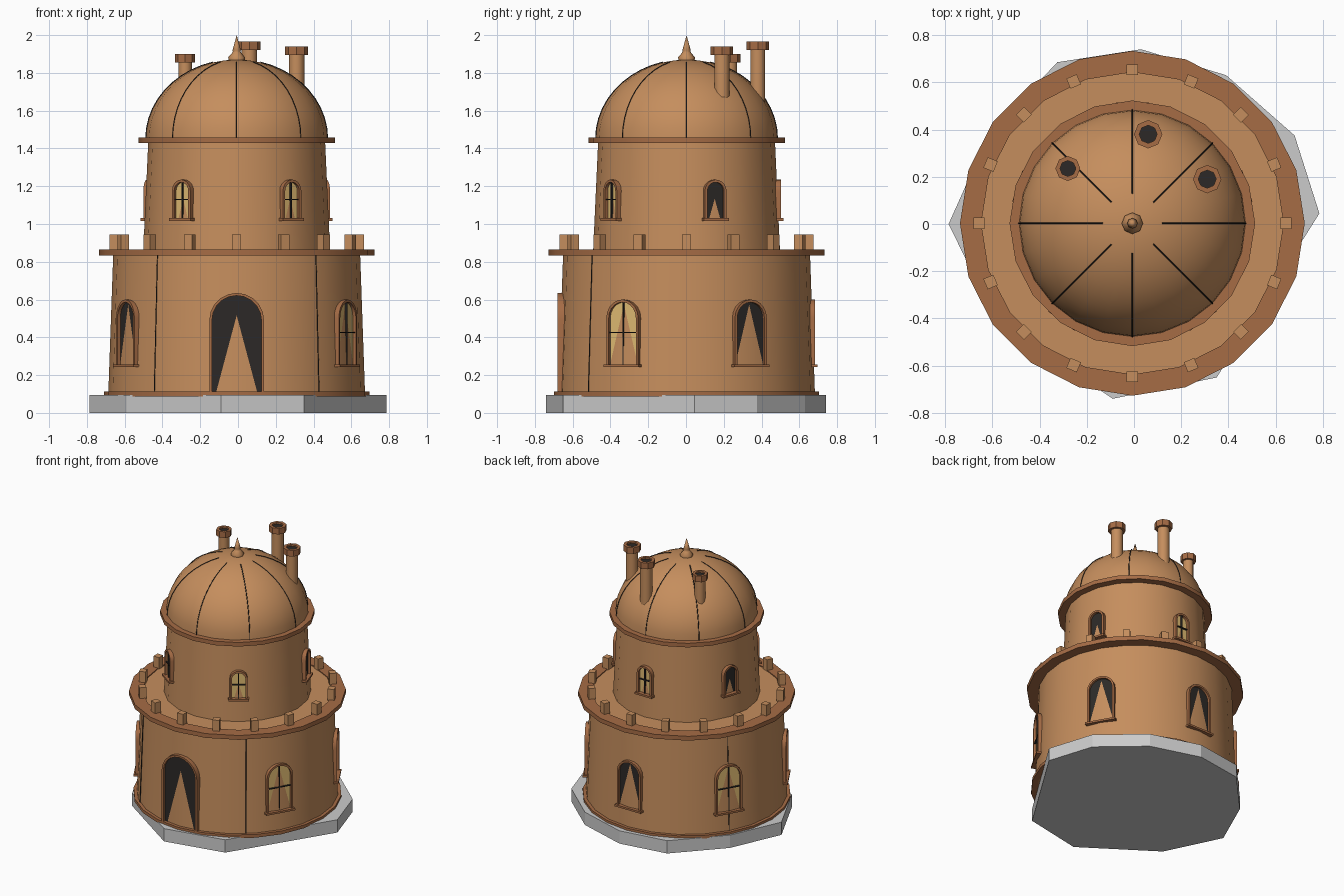
import bpy, bmesh
from math import sin, cos, pi, radians, sqrt
from mathutils import Matrix, Vector

if "Cube" in bpy.data.objects:
    bpy.data.objects.remove(bpy.data.objects["Cube"])

C = Vector((-0.007, 0.003, 0))      # tower axis


def material(name, rgb):
    m = bpy.data.materials.new(name)
    m.diffuse_color = (*rgb, 1)
    m.use_nodes = True
    m.node_tree.nodes["Principled BSDF"].inputs["Base Color"].default_value = m.diffuse_color
    return m


CLAY = material("clay", (0.56, 0.27, 0.11))
TRIM = material("trim", (0.38, 0.15, 0.06))
DARK = material("dark", (0.025, 0.022, 0.02))
GLOW = material("glow", (0.75, 0.50, 0.17))


def make(name, verts, faces, mat=None, smooth=None, matrix=None):
    me = bpy.data.meshes.new(name)
    me.from_pydata([tuple(v) for v in verts], [], faces)
    bm = bmesh.new()
    bm.from_mesh(me)
    bmesh.ops.remove_doubles(bm, verts=bm.verts, dist=1e-5)
    bmesh.ops.recalc_face_normals(bm, faces=bm.faces)
    bm.to_mesh(me)
    bm.free()
    ob = bpy.data.objects.new(name, me)
    bpy.context.collection.objects.link(ob)
    if mat:
        me.materials.append(mat)
    if matrix:
        ob.matrix_world = matrix
    if smooth:
        bpy.ops.object.select_all(action='DESELECT')
        ob.select_set(True)
        bpy.context.view_layer.objects.active = ob
        bpy.ops.object.shade_smooth_by_angle(angle=radians(smooth))
    return ob


def lathe(name, profile, n, mat, smooth=None, closed=False, at=C):
    """Spin an (r, z) profile in n steps; closed joins last point to first."""
    k = len(profile)
    verts = [(r * cos(2 * pi * i / n), r * sin(2 * pi * i / n), z)
             for i in range(n) for r, z in profile]
    faces = []
    for i in range(n):
        a, b = i * k, (i + 1) % n * k
        for j in range(k if closed else k - 1):
            q = (j + 1) % k
            f = [a + j, b + j, b + q, a + q]
            if profile[j][0] == 0:
                f = [a, b + q, a + q]
            elif profile[q][0] == 0:
                f = [a + j, b + j, a + q]
            faces.append(f)
    return make(name, verts, faces, mat, smooth, Matrix.Translation(at))


def ring(name, r0, r1, z0, z1, n, mat, at=C):
    return lathe(name, [(r0, z0), (r1, z0), (r1, z1), (r0, z1)], n, mat, 30, True, at)


def box(name, x, y, z, mat, matrix):
    verts = [(a, b, c) for a in x for b in y for c in z]
    faces = [(0, 1, 3, 2), (4, 6, 7, 5), (0, 4, 5, 1), (2, 3, 7, 6), (0, 2, 6, 4), (1, 5, 7, 3)]
    return make(name, verts, faces, mat, None, matrix)


def arch(w, z0, z1, steps=10):
    """Outline of a round-headed opening of half-width w."""
    zs = z1 - w
    return [(w, z0)] + [(w * cos(pi * i / steps), zs + w * sin(pi * i / steps))
                        for i in range(steps + 1)] + [(-w, z0)]


def facing(deg):
    """Local x = distance out from the axis, local y = sideways."""
    return Matrix.Translation(C) @ Matrix.Rotation(radians(deg), 4, 'Z')


def opening(name, deg, w, z0, z1, d, lit=False, sill=True):
    m, t = facing(deg), 0.014
    pane = arch(w - t / 2, z0, z1 - t / 2)
    n = len(pane)
    # flat pane, partly behind the leaning wall
    make(name + "_pane", [(x, y, z) for x in (d - 0.03, d) for y, z in pane],
         [list(range(n)), list(range(n, 2 * n))] +
         [[i, (i + 1) % n, n + (i + 1) % n, n + i] for i in range(n)],
         GLOW if lit else DARK, None, m)
    # raised frame band
    outer, inner = arch(w, z0, z1), arch(w - t, z0, z1 - t)
    loops = [(d - 0.03, outer), (d + 0.018, outer), (d + 0.018, inner), (d - 0.03, inner)]
    verts = [(x, y, z) for x, lp in loops for y, z in lp]
    faces = [[a * n + i, a * n + i + 1, (a + 1) % 4 * n + i + 1, (a + 1) % 4 * n + i]
             for a in range(4) for i in range(n - 1)]
    faces += [[0, n, 2 * n, 3 * n], [n - 1, 2 * n - 1, 3 * n - 1, 4 * n - 1]]
    make(name + "_frame", verts, faces, TRIM, 30, m)
    if sill:
        box(name + "_sill", (d - 0.03, d + 0.03), (-w - 0.01, w + 0.01), (z0 - 0.008, z0 + 0.006), TRIM, m)
    if lit:
        h = z0 + (z1 - z0) * 0.5
        box(name + "_mullion", (d, d + 0.012), (-0.003, 0.003), (z0, z1 - t), DARK, m)
        box(name + "_crossbar", (d, d + 0.012), (t - w, w - t), (h - 0.003, h + 0.003), DARK, m)


def seam(name, deg, pts, r=0.003):
    """Thin dark line along (r, z) points on the shell."""
    cu = bpy.data.curves.new(name, 'CURVE')
    cu.dimensions = '3D'
    cu.bevel_depth = r
    cu.bevel_resolution = 0
    sp = cu.splines.new('POLY')
    sp.points.add(len(pts) - 1)
    for p, (x, z) in zip(sp.points, pts):
        p.co = (x, 0, z, 1)
    cu.materials.append(DARK)
    ob = bpy.data.objects.new(name, cu)
    bpy.context.collection.objects.link(ob)
    ob.matrix_world = facing(deg)


# Rough stone slab
slab = [(0.785, 0.045), (0.68, 0.375), (0.39, 0.63), (0.03, 0.74), (-0.325, 0.685), (-0.62, 0.37),
        (-0.785, 0), (-0.59, -0.4), (-0.09, -0.74), (0.35, -0.65)]
n = len(slab)
make("foundation", [(x, y, z) for z in (0, 0.095) for x, y in slab],
     [list(range(n)), list(range(n, 2 * n))] +
     [[i, (i + 1) % n, n + (i + 1) % n, n + i] for i in range(n)])

# Walls, ledges and dome
lathe("lower_wall", [(0, 0.09), (0.68, 0.09), (0.653, 0.858), (0, 0.858)], 24, CLAY, 30)
ring("base_band", 0.66, 0.702, 0.088, 0.112, 24, TRIM)
ring("lower_ledge", 0.64, 0.73, 0.833, 0.865, 20, TRIM)
lathe("upper_wall", [(0, 0.85), (0.495, 0.85), (0.468, 1.44), (0, 1.44)], 20, CLAY, 30)
ring("upper_ledge", 0.44, 0.52, 1.428, 1.458, 20, TRIM)
DZ, DR, DH = 1.45, 0.48, 0.42
dome = [(DR * cos(pi / 2 * i / 12), DZ + DH * sin(pi / 2 * i / 12)) for i in range(12)]
lathe("dome", [(0, DZ)] + dome + [(0, DZ + DH)], 24, CLAY, 30)

# Seams on dome and lower wall
for i in range(8):
    seam("dome_seam", 45 * i, [(r + 0.001, z + 0.001) for r, z in dome[:11]])
for deg in (-50, 230, 150):
    seam("wall_seam", deg, [(0.679, 0.1), (0.653, 0.835)])

# Battlement blocks
for i in range(16):
    box("battlement", (0.627, 0.673), (-0.024, 0.024), (0.86, 0.945), CLAY, facing(22.5 * i))

# Door and windows
opening("door", -90, 0.145, 0.1, 0.635, 0.665, sill=False)
for deg in (-30, 30, 90, 150, 210):
    opening("lower_window", deg, 0.097, 0.25, 0.6, 0.663, lit=deg in (-30, 150))
for deg in (-54, 18, 90, 162, 234):
    opening("upper_window", deg, 0.06, 1.025, 1.235, 0.482, lit=deg in (-54, 90, 234))

# Finial
lathe("finial", [(0, 1.85), (0.042, 1.862), (0.045, 1.882), (0.025, 1.905), (0.02, 1.915),
                 (0.022, 1.92), (0, 2.0)], 8, CLAY, 50)

# Chimneys
for x, y, top, s in ((0.06, 0.38, 1.965, 1.0), (0.31, 0.19, 1.94, 1.0), (-0.28, 0.235, 1.9, 0.88)):
    at = Vector((x, y, 0))
    lathe("chimney_pipe", [(0, 1.55), (0.041 * s, 1.55), (0.041 * s, top - 0.02), (0, top - 0.02)],
          10, CLAY, 50, at=at)
    ring("chimney_cap", 0.038 * s, 0.06 * s, top - 0.045, top, 8, TRIM, at)
    lathe("chimney_hole", [(0.039 * s, top - 0.012), (0, top - 0.012)], 8, DARK, at=at)
